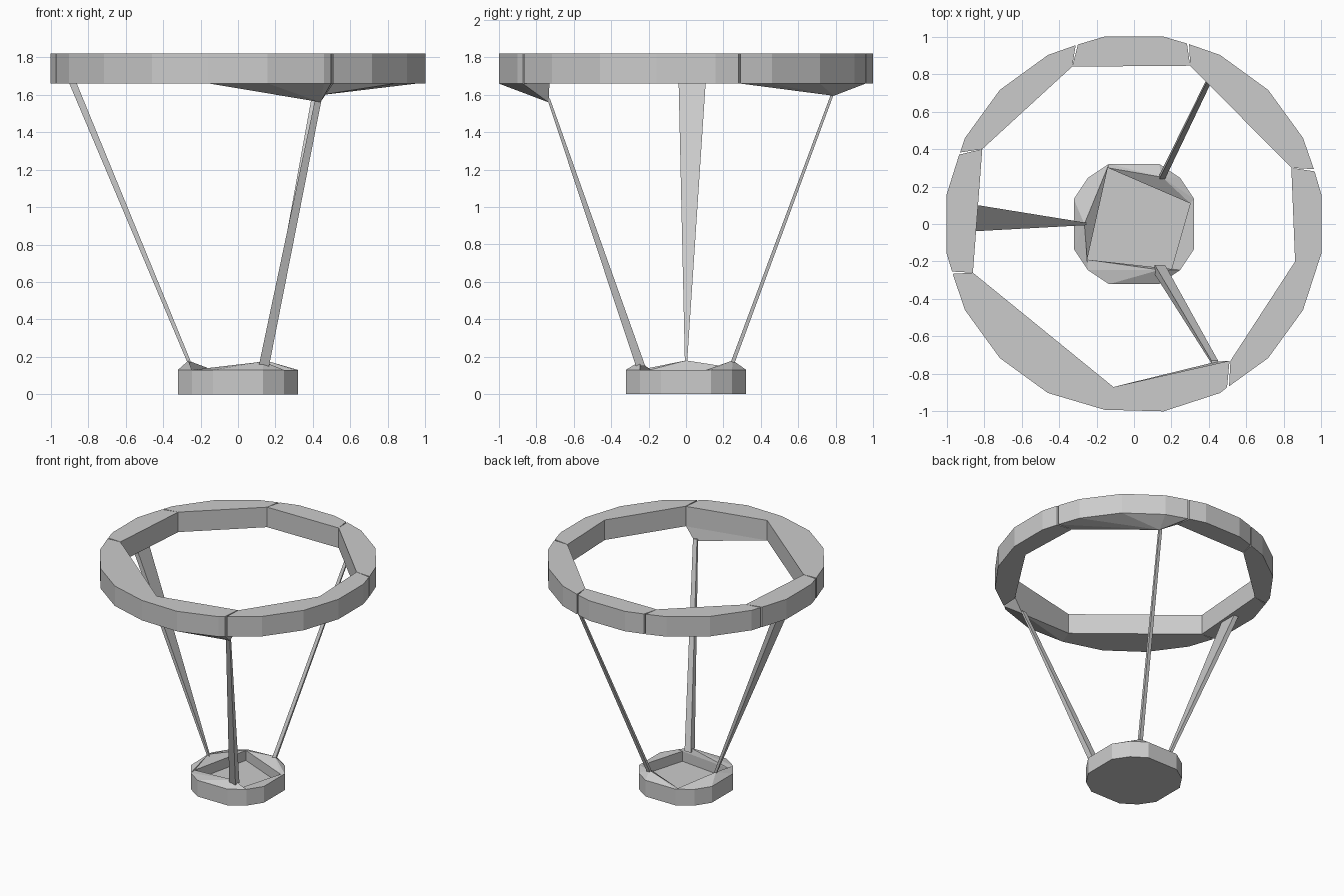
import bpy, bmesh
from math import radians, cos, sin, atan2

if "Cube" in bpy.data.objects:
    bpy.data.objects.remove(bpy.data.objects["Cube"])


def finish(bm, name):
    bmesh.ops.remove_doubles(bm, verts=bm.verts, dist=1e-5)
    bmesh.ops.recalc_face_normals(bm, faces=bm.faces)
    me = bpy.data.meshes.new(name)
    bm.to_mesh(me)
    bm.free()
    ob = bpy.data.objects.new(name, me)
    bpy.context.collection.objects.link(ob)


def segment(name, inner, a0, a1, R, edge, corners, z0, z1, low=None, high=None, ends=True):
    """Faceted ring piece, clockwise from a0 to a1; low/high = peak a cap is drawn to."""
    def at(a, r):
        return (r * cos(radians(a)), r * sin(radians(a)))
    arc = [at(c, R) for c in sorted(corners, reverse=True) if a1 + 1 < c < a0 - 1]
    outer = [at(a0, edge)] + arc + [at(a1, edge)]
    loop = outer + inner[::-1]
    bm = bmesh.new()
    bot = [bm.verts.new((x, y, z0)) for x, y in loop]
    top = [bm.verts.new((x, y, z1)) for x, y in loop]
    n = len(loop)
    for ring, peak in ((bot, low), (top, high)):
        if peak:
            p = bm.verts.new(peak)
            for i in range(n):
                bm.faces.new((ring[i], ring[(i + 1) % n], p))
        else:
            bm.faces.new(ring)
    for i in range(n):
        if ends or i not in (len(outer) - 1, n - 1):
            j = (i + 1) % n
            bm.faces.new((bot[i], bot[j], top[j], top[i]))
    finish(bm, name)


def strut(name, b, bs, t, ts):
    """Tapered bar between two horizontal rectangles (centre, size)."""
    bm = bmesh.new()
    r = [[bm.verts.new((c[0] + sx * s[0] / 2, c[1] + sy * s[1] / 2, c[2]))
          for sx, sy in ((-1, -1), (1, -1), (1, 1), (-1, 1))] for c, s in ((b, bs), (t, ts))]
    bm.faces.new(r[0])
    bm.faces.new(r[1])
    for i in range(4):
        j = (i + 1) % 4
        bm.faces.new((r[0][i], r[0][j], r[1][j], r[1][i]))
    finish(bm, name)


# Upper ring pieces: inner points, start angle, end angle, low peak
front_peak = (0.44, -0.735, 1.56)
back_peak = (0.42, 0.79, 1.595)
pieces = [
    ([(-0.33, 0.84), (0.30, 0.845)], 107.7, 73.3, None),
    ([(0.30, 0.845), (0.84, 0.30)], 73.3, 16.6, back_peak),
    ([(0.84, 0.30), (0.86, -0.20), (0.515, -0.73)], 16.6, -60, None),
    ([(0.51, -0.73), (-0.11, -0.87)], -60, -99, front_peak),
    ([(-0.11, -0.87), (-0.86, -0.26)], -99, -165, None),
    ([(-0.86, -0.26), (-0.81, 0.40)], 195, 158, None),
    ([(-0.81, 0.40), (-0.33, 0.84)], 158, 107.7, None),
]
ring_corners = [9 + 18 * k for k in range(-20, 20)]
for i, (inner, a0, a1, low) in enumerate(pieces):
    g0 = 0 if i == 4 else 0.35
    g1 = 0 if i == 3 else 0.35
    segment(f"upper_ring_{i + 1}", inner, a0 - g0, a1 + g1, 1.0125, 1.004,
            ring_corners, 1.66, 1.82, low=low)

# Base tray rim, rising to a peak under each strut
base_corners = [90 * k + o for k in range(-4, 4) for o in (22.5, 45, 67.5)]
rim = [
    ([(-0.14, 0.30), (0.30, 0.11)], 112.5, 22.5, (0.15, 0.25, 0.18)),
    ([(0.30, 0.11), (0.20, -0.24)], 22.5, -45, None),
    ([(0.20, -0.24), (-0.25, -0.19)], -45, -135, (0.135, -0.245, 0.175)),
    ([(-0.25, -0.19), (-0.14, 0.30)], 225, 112.5, (-0.265, 0.0, 0.18)),
]
for i, (inner, a0, a1, high) in enumerate(rim):
    segment(f"base_rim_{i + 1}", inner, a0, a1, 0.348, 0.348, base_corners,
            0.0, 0.13, high=high, ends=False)

# Tray floor
bm = bmesh.new()
for z in (0.0, 0.05):
    bm.faces.new([bm.verts.new((*r[0][0], z)) for r in rim])
finish(bm, "base_floor")

# Three struts
strut("left_strut", (-0.26, 0.0, 0.17), (0.02, 0.012), (-0.885, 0.033, 1.67), (0.04, 0.145))
strut("back_strut", (0.15, 0.25, 0.17), (0.03, 0.022), (0.41, 0.785, 1.61), (0.025, 0.015))
strut("front_strut", (0.138, -0.243, 0.15), (0.055, 0.05), (0.43, -0.735, 1.58), (0.035, 0.015))
